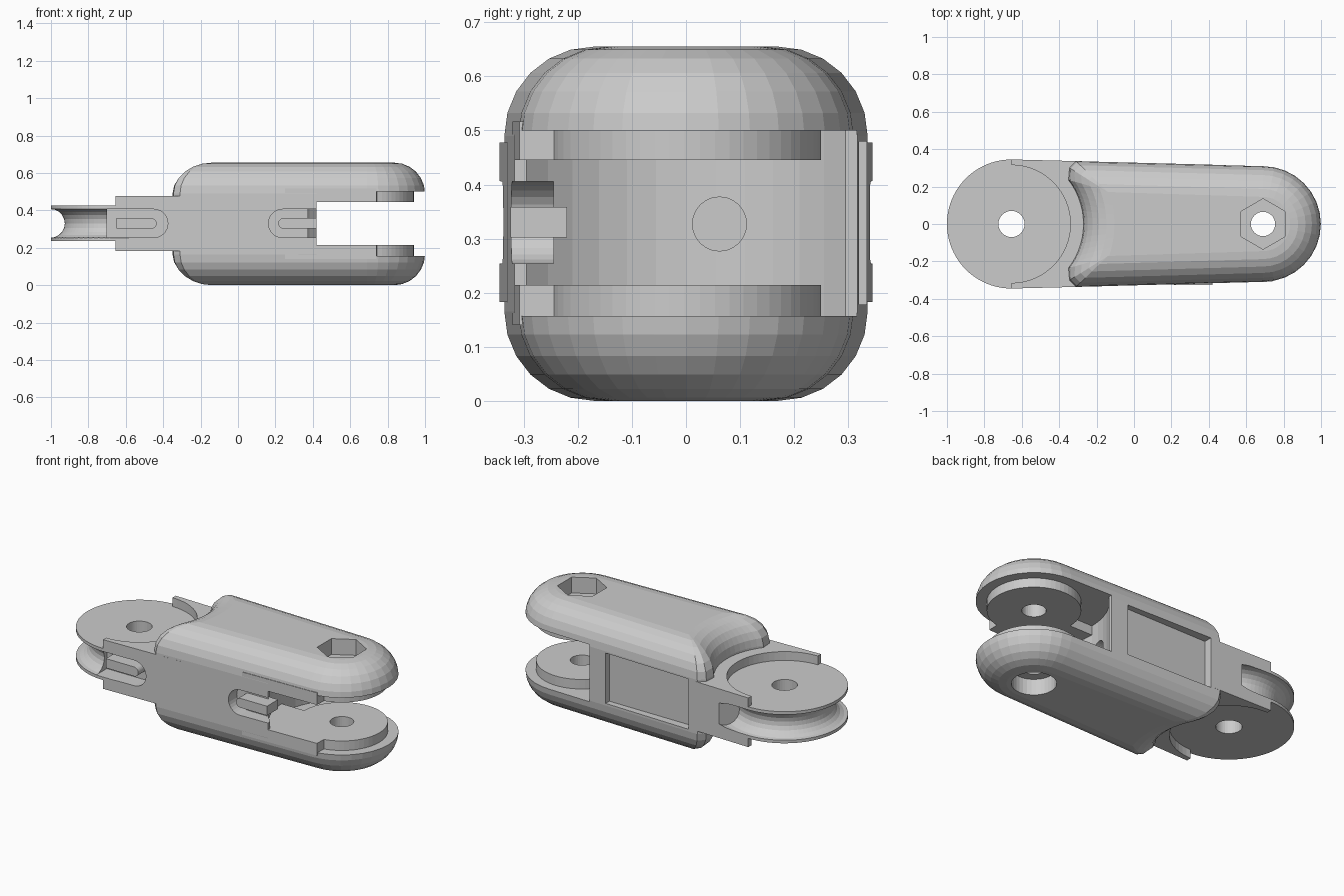
import bpy, bmesh
from math import sin, cos, radians, sqrt, pi

if "Cube" in bpy.data.objects:
    bpy.data.objects.remove(bpy.data.objects["Cube"])

TX, FX = -0.655, 0.69      # pivot centres: tongue end, fork end
MID = 0.33                 # mid height


def obj_from(name, verts, faces):
    me = bpy.data.meshes.new(name)
    me.from_pydata(verts, [], faces)
    bm = bmesh.new()
    bm.from_mesh(me)
    bmesh.ops.recalc_face_normals(bm, faces=bm.faces)
    bm.to_mesh(me)
    bm.free()
    ob = bpy.data.objects.new(name, me)
    bpy.context.collection.objects.link(ob)
    return ob


def loft(name, rings, closed=False):
    n, m = len(rings[0]), len(rings)
    verts = [p for r in rings for p in r]
    faces = [(i * n + j, i * n + (j + 1) % n, (i + 1) * n + (j + 1) % n, (i + 1) * n + j)
             for i in range(m - 1) for j in range(n)]
    faces += [tuple(range(n)), tuple(range((m - 1) * n, m * n))]
    return obj_from(name, verts, faces)


def prism(name, pts, a, b, axis='z'):
    put = {'z': lambda p, h: (p[0], p[1], h),
           'y': lambda p, h: (p[0], h, p[1]),
           'x': lambda p, h: (h, p[0], p[1])}[axis]
    return loft(name, [[put(p, h) for p in pts] for h in (a, b)])


def arc(cx, cy, r, a0, a1, n):
    return [(cx + r * cos(radians(a0 + (a1 - a0) * i / n)),
             cy + r * sin(radians(a0 + (a1 - a0) * i / n))) for i in range(n + 1)]


def circle(cx, cy, r, n=48, start=0):
    return arc(cx, cy, r, start, start + 360, n)[:-1]


def boolean(target, tool, op='DIFFERENCE'):
    tool.hide_render = True
    mod = target.modifiers.new('b', 'BOOLEAN')
    mod.operation, mod.solver, mod.object = op, 'EXACT', tool
    bpy.context.view_layer.objects.active = target
    bpy.ops.object.modifier_apply(modifier=mod.name)
    bpy.data.objects.remove(tool)


# Rounded main body: plan outline shrinks towards top and bottom
R = 0.165
def plan(d, z):
    k, h, rc = d / R, 0.235 - 0.4 * d, 0.385 + d
    cor = (-0.345 + 0.208 * k, 0.30 - 0.13 * k)
    side = (-0.31 + 0.17 * k, 0.336 - d)
    a = math_asin(h / rc)
    pts = [cor, side]
    pts = [(x, -y) for x, y in pts]
    pts += arc(FX, 0, 0.31 - d, -90, 90, 16)
    pts += [side, cor] + arc(TX, 0, rc, a, -a, 14)
    return [(x, y, z) for x, y in pts]


def math_asin(v):
    from math import asin, degrees
    return degrees(asin(v))


low = [(R * (1 - cos(t * pi / 12)), R * (1 - sin(t * pi / 12))) for t in range(6, -1, -1)]
rings = [plan(d, z) for d, z in low] + [plan(d, 0.655 - z) for d, z in reversed(low)]
body = loft('finger_segment', rings)

# Tongue disc with raised rim around it
tongue = prism('tongue', [(-0.1, -0.331), (-0.1, 0.331)] + arc(TX, 0, 0.345, 90, 270, 40), 0.235, 0.425)
rim = prism('rim', [(TX, -0.345), (-0.1, -0.331), (-0.1, 0.331), (TX, 0.345)], 0.183, 0.478)
for z0, z1 in ((0.1, 0.235), (0.425, 0.6)):
    boolean(rim, prism('recess', circle(TX, 0, 0.315, 64), z0, z1))
boolean(tongue, rim, 'UNION')

# Cord groove around the tongue edge
groove = loft('groove', [[(TX + r * cos(radians(a)), r * sin(radians(a)), z)
                          for r, z in circle(0.348, MID, 0.077, 20)]
                         for a in range(60, 286, 5)])
boolean(tongue, groove)
boolean(body, tongue, 'UNION')

# Fork gap with a curved inner wall
gap = [(0.42, -0.5), (1.2, -0.5), (1.2, 0.5), (0.42, 0.5)] + arc(FX, 0, 0.4, 132.5, 227.5, 12)
boolean(body, prism('gap', gap, 0.157, 0.5))

# Boss pads inside both fork arms
pad = [(0.25, -0.3212), (0.74, -0.308)] + arc(FX, 0, 0.25, -78, 180, 40) + [(0.25, 0)]
for z0, z1 in ((0.14, 0.214), (0.445, 0.517)):
    boolean(body, prism('pad', pad, z0, z1), 'UNION')

# Front side slots, each with a tie peg
def capsule(x_round, x_flat, half):
    s = 1 if x_flat < x_round else -1
    end = arc(x_round - s * half, MID, half, -90, 90, 14)
    if s < 0:
        end = [(2 * (x_round + half) - x, z) for x, z in end]
    return end + [(x_flat, MID + half), (x_flat, MID - half)]


for name, slot, peg in (('left', (-0.375, -0.70), (-0.435, -0.65)),
                        ('right', (0.163, 0.5), (0.215, 0.42))):
    boolean(body, prism('slot', capsule(*slot, 0.076), -0.5, -0.245, 'y'))
    boolean(body, prism('peg', capsule(*peg, 0.028), -0.325, -0.22, 'y'), 'UNION')

# Shallow rectangular pocket on the back
boolean(body, prism('pocket', [(-0.25, 0.178), (0.31, 0.178), (0.31, 0.48), (-0.25, 0.48)], 0.285, 0.5, 'y'))

# Cord hole in the fork wall
boolean(body, prism('cord_hole', circle(0.062, MID - 0.003, 0.05, 24), 0.0, 0.6, 'x'))

# Pivot holes, hexagon nut seat on top, round head seat below
boolean(body, prism('tongue_hole', circle(TX, 0, 0.07, 32), -0.1, 0.8))
boolean(body, prism('fork_hole', circle(FX, 0, 0.065, 32), -0.1, 0.8))
boolean(body, prism('nut_seat', circle(FX, 0, 0.135, 6, 30), 0.56, 0.8))
boolean(body, prism('head_seat', circle(FX, 0, 0.12, 32), -0.1, 0.095))
